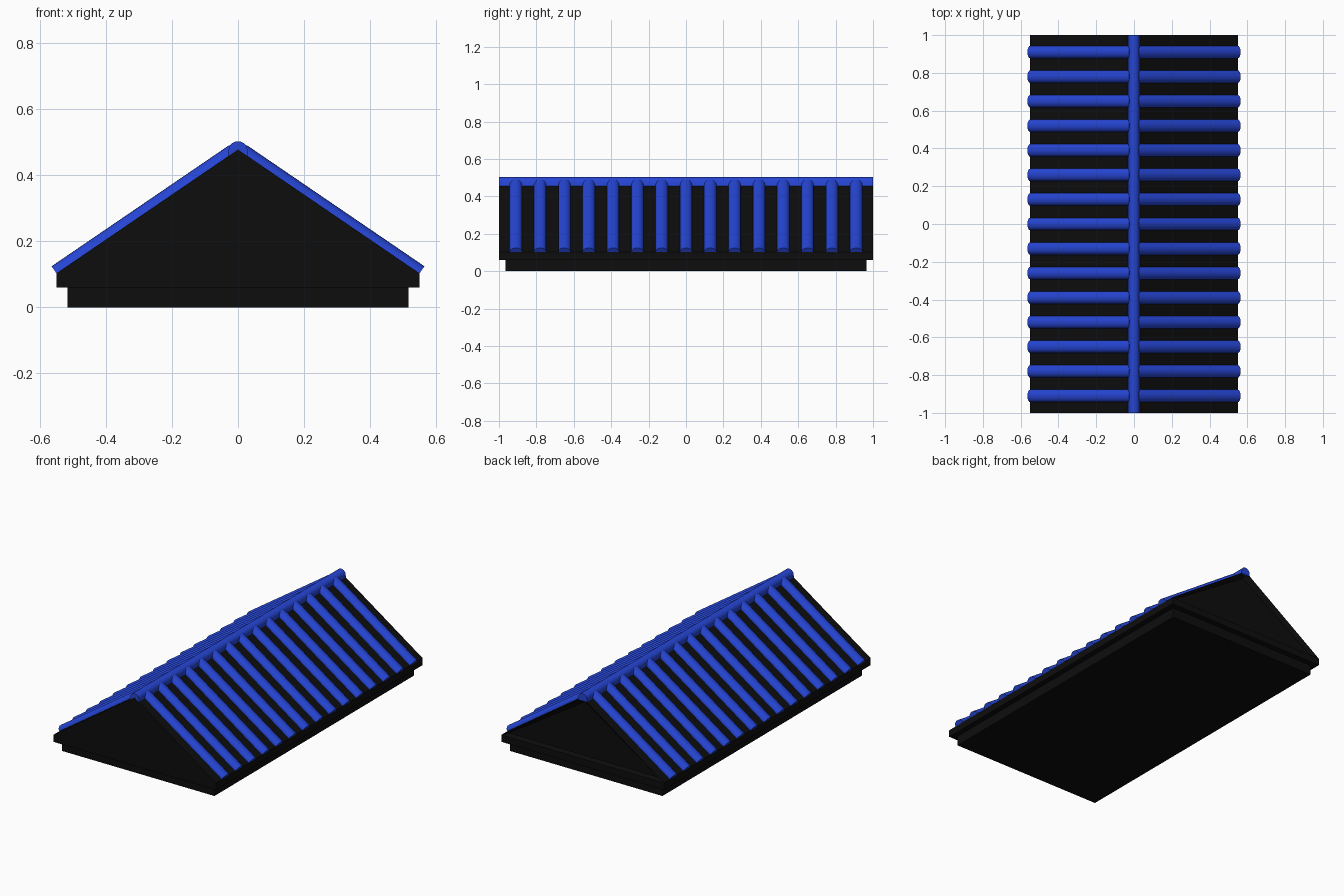
import bpy
import bmesh
from math import pi, sin, cos, hypot
from mathutils import Matrix, Vector

cube = bpy.data.objects.get("Cube")
if cube:
    bpy.data.objects.remove(cube, do_unlink=True)


def material(name, color):
    mat = bpy.data.materials.new(name)
    mat.use_nodes = True
    mat.diffuse_color = color
    mat.node_tree.nodes["Principled BSDF"].inputs["Base Color"].default_value = color
    return mat


black = material("black", (0.004, 0.004, 0.004, 1))
blue = material("blue", (0.019, 0.06, 0.66, 1))


def prism(name, profile, start, end, across, up, mat, smooth=False):
    """Sweep a closed profile (across, up) straight from start to end."""
    start, end = Vector(start), Vector(end)
    bm = bmesh.new()
    verts = [bm.verts.new(start + across * a + up * b) for a, b in profile]
    face = bm.faces.new(verts)
    moved = bmesh.ops.extrude_face_region(bm, geom=[face])["geom"]
    bmesh.ops.translate(bm, vec=end - start,
                        verts=[v for v in moved if isinstance(v, bmesh.types.BMVert)])
    bmesh.ops.recalc_face_normals(bm, faces=bm.faces)
    mesh = bpy.data.meshes.new(name)
    bm.to_mesh(mesh)
    bm.free()
    mesh.materials.append(mat)
    obj = bpy.data.objects.new(name, mesh)
    bpy.context.collection.objects.link(obj)
    if smooth:
        bpy.ops.object.select_all(action="DESELECT")
        obj.select_set(True)
        bpy.context.view_layer.objects.active = obj
        bpy.ops.object.shade_smooth_by_angle(angle=pi / 5)
    return obj


X, Y, Z = Vector((1, 0, 0)), Vector((0, 1, 0)), Vector((0, 0, 1))


def box(name, half_x, half_y, low, high):
    outline = [(-half_x, low), (half_x, low), (half_x, high), (-half_x, high)]
    return prism(name, outline, (0, -half_y, 0), (0, half_y, 0), X, Z, black)


def rounded(half_width, height, steps=10):
    return [(half_width * cos(pi * i / steps), height * sin(pi * i / steps))
            for i in range(steps + 1)]


# Base and overhanging eave slab
EAVE_X, EAVE_Z, APEX_Z = 0.55, 0.103, 0.478
box("base", 0.516, 0.965, 0, 0.06)
box("eave_slab", EAVE_X, 1, 0.06, EAVE_Z)

# Gabled roof body, with a shallow recessed panel in the back gable
roof = prism("roof_body", [(-EAVE_X, EAVE_Z), (EAVE_X, EAVE_Z), (0, APEX_Z)],
             (0, -1, 0), (0, 1, 0), X, Z, black)
bm = bmesh.new()
bm.from_mesh(roof.data)
gable = [f for f in bm.faces if f.normal.y > 0.9]
bmesh.ops.inset_region(bm, faces=gable, thickness=0.035)
bmesh.ops.translate(bm, vec=-Y * 0.025, verts=gable[0].verts)
bm.to_mesh(roof.data)
bm.free()

# Ridge cap with a round top
ridge = [(0.031, -0.017)] + rounded(0.029, 0.029) + [(-0.031, -0.017)]
prism("ridge_cap", ridge, (0, -1, 0.474), (0, 1, 0.474), X, Z, blue, True)

# Half-round tile rows running down both slopes
TILES, SPACING = 15, 0.13
rise = APEX_Z - EAVE_Z
length = hypot(EAVE_X, rise)
tile = rounded(0.033, 0.026)
for side, label in ((1, "left"), (-1, "right")):
    normal = Vector((side * rise, 0, EAVE_X)) / length
    for i in range(TILES):
        y = (i - (TILES - 1) / 2) * SPACING
        prism(f"{label}_tile_{i + 1}", tile, (side * EAVE_X, y, EAVE_Z),
              (side * 0.012, y, APEX_Z - 0.012 * rise / EAVE_X), Y, normal, blue, True)
